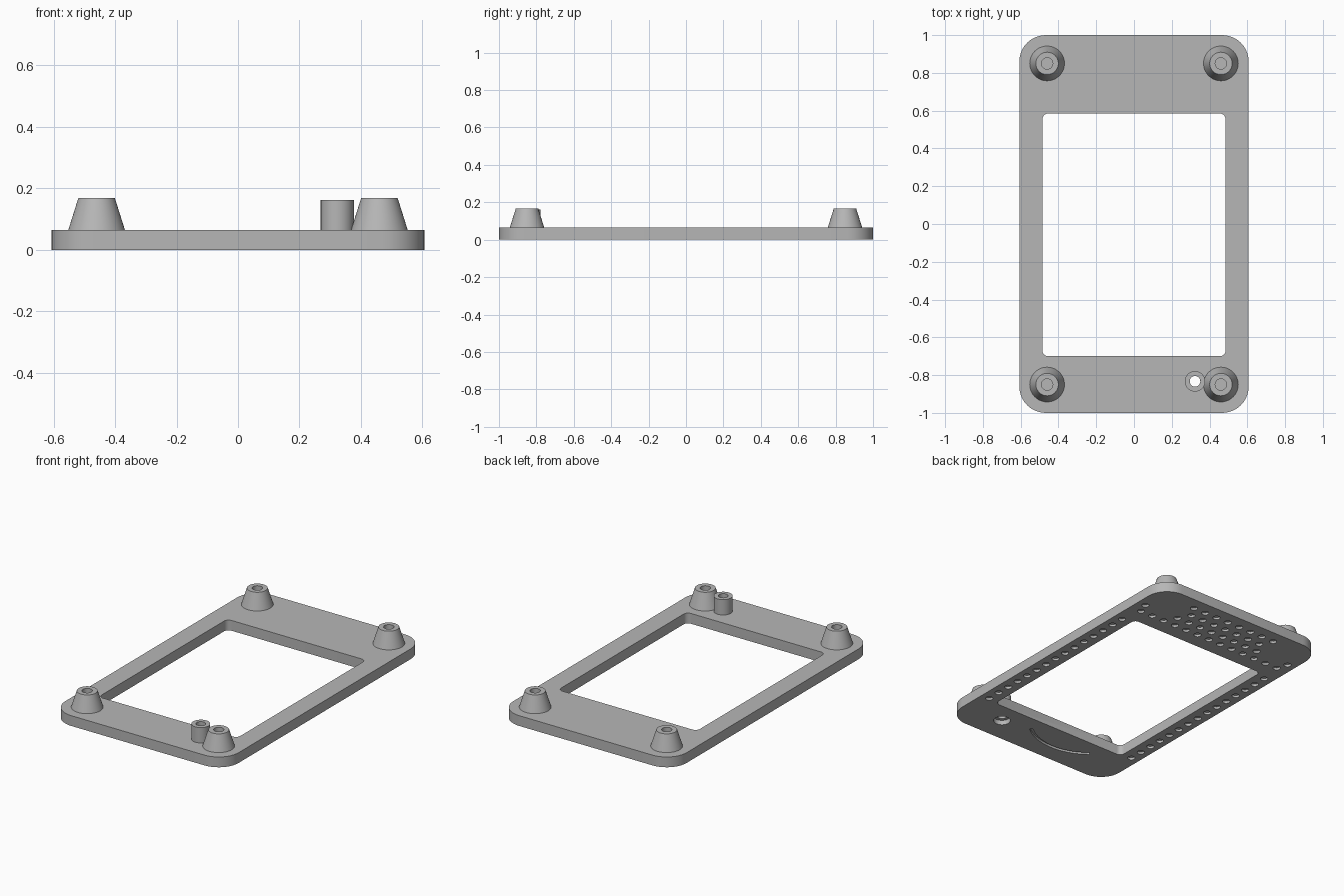
import bpy, bmesh, math
from mathutils import Vector

cube = bpy.data.objects.get("Cube")
if cube:
    bpy.data.objects.remove(cube)

GREY = (0.47, 0.47, 0.47, 1)
mat = bpy.data.materials.new("light grey plastic")
mat.use_nodes = True
mat.diffuse_color = GREY
mat.node_tree.nodes["Principled BSDF"].inputs["Base Color"].default_value = GREY

THICK = 0.065
STUDS = [(sx * 0.46, sy * 0.85) for sx in (-1, 1) for sy in (-1, 1)]
POST = (0.323, -0.833)


def make_object(name, bm):
    bmesh.ops.recalc_face_normals(bm, faces=bm.faces)
    mesh = bpy.data.meshes.new(name)
    bm.to_mesh(mesh)
    bm.free()
    mesh.materials.append(mat)
    obj = bpy.data.objects.new(name, mesh)
    bpy.context.collection.objects.link(obj)
    return obj


def smooth(obj):
    bpy.ops.object.select_all(action="DESELECT")
    obj.select_set(True)
    bpy.context.view_layer.objects.active = obj
    bpy.ops.object.shade_smooth_by_angle(angle=math.radians(30))


def rounded_rect(x0, x1, y0, y1, r, steps=10):
    pts = []
    corners = [(x1 - r, y1 - r), (x0 + r, y1 - r), (x0 + r, y0 + r), (x1 - r, y0 + r)]
    for q, (cx, cy) in enumerate(corners):
        for i in range(steps + 1):
            a = math.pi / 2 * (q + i / steps)
            pts.append((cx + r * math.cos(a), cy + r * math.sin(a)))
    return pts


def disc(x, y, r, n):
    return [(x + r * math.cos(2 * math.pi * i / n), y + r * math.sin(2 * math.pi * i / n))
            for i in range(n)]


def prism(bm, outline, z0, z1):
    low = [bm.verts.new((x, y, z0)) for x, y in outline]
    high = [bm.verts.new((x, y, z1)) for x, y in outline]
    bm.faces.new(low[::-1])
    bm.faces.new(high)
    for i in range(len(low)):
        j = (i + 1) % len(low)
        bm.faces.new((low[i], low[j], high[j], high[i]))


def lathe(name, profile, x, y, n=48):
    bm = bmesh.new()
    verts = [bm.verts.new((r, 0, z)) for r, z in profile]
    edges = [bm.edges.new(pair) for pair in zip(verts, verts[1:])]
    bmesh.ops.spin(bm, geom=verts + edges, cent=(0, 0, 0), axis=(0, 0, 1),
                   angle=2 * math.pi, steps=n)
    bmesh.ops.remove_doubles(bm, verts=bm.verts, dist=1e-5)
    bmesh.ops.translate(bm, verts=bm.verts, vec=Vector((x, y, 0)))
    obj = make_object(name, bm)
    smooth(obj)
    return obj


def cut(obj, cutter):
    mod = obj.modifiers.new("cut", "BOOLEAN")
    mod.operation, mod.solver, mod.object = "DIFFERENCE", "EXACT", cutter
    bpy.context.view_layer.update()
    result = bpy.data.meshes.new_from_object(
        obj.evaluated_get(bpy.context.evaluated_depsgraph_get()))
    obj.modifiers.clear()
    obj.data = result
    bpy.data.objects.remove(cutter)


# Base plate: rounded slab
bm = bmesh.new()
prism(bm, rounded_rect(-0.607, 0.607, -1, 1, 0.14), 0, THICK)
plate = make_object("base_plate", bm)

# Window and screw hole through the plate
bm = bmesh.new()
prism(bm, rounded_rect(-0.485, 0.485, -0.7, 0.585, 0.03, 5), -0.1, 0.2)
prism(bm, disc(*POST, 0.028, 32), -0.1, 0.2)
cut(plate, make_object("opening_cutter", bm))

# Blind grip dimples in the underside
PITCH, DEPTH = 0.0875, 0.015
dots = [(s * 0.55, -0.68 + PITCH * i) for s in (-1, 1) for i in range(15)]
for row in range(4):
    y = 0.69 + row * PITCH * 0.866
    for i in range(-7, 8):
        x = (i + 0.5 * (row % 2)) * PITCH
        near_stud = min(math.dist((x, y), s) for s in STUDS) < 0.13
        in_field = abs(x) < 0.37 or (row == 0 and abs(x) < 0.55)
        if in_field and (row == 0 or not near_stud):
            dots.append((x, y))
dots += [(s * 0.55, 0.76) for s in (-1, 1)]

bm = bmesh.new()
for x, y in dots:
    prism(bm, disc(x, y, 0.022, 16), -0.05, DEPTH)

# Shallow curved slot and screw head recess in the underside
arc = [math.radians(230 + 80 * i / 16) for i in range(17)]
slot = [(-0.1 + 0.36 * math.cos(a), -0.53 + 0.36 * math.sin(a)) for a in arc]
slot += [(-0.1 + 0.34 * math.cos(a), -0.53 + 0.34 * math.sin(a)) for a in reversed(arc)]
prism(bm, slot, -0.05, DEPTH)
prism(bm, disc(*POST, 0.05, 32), -0.05, 0.03)
cut(plate, make_object("underside_cutter", bm))
smooth(plate)

# Tapered corner studs with blind holes
for x, y in STUDS:
    name = ("back" if y > 0 else "front") + ("_left" if x > 0 else "_right") + "_stud"
    lathe(name, [(0, 0.08), (0.03, 0.08), (0.03, 0.168), (0.0595, 0.168), (0.092, THICK)], x, y)

# Small straight post with a through hole
lathe("screw_post", [(0.028, THICK), (0.028, 0.162), (0.054, 0.162), (0.054, THICK)], *POST)
